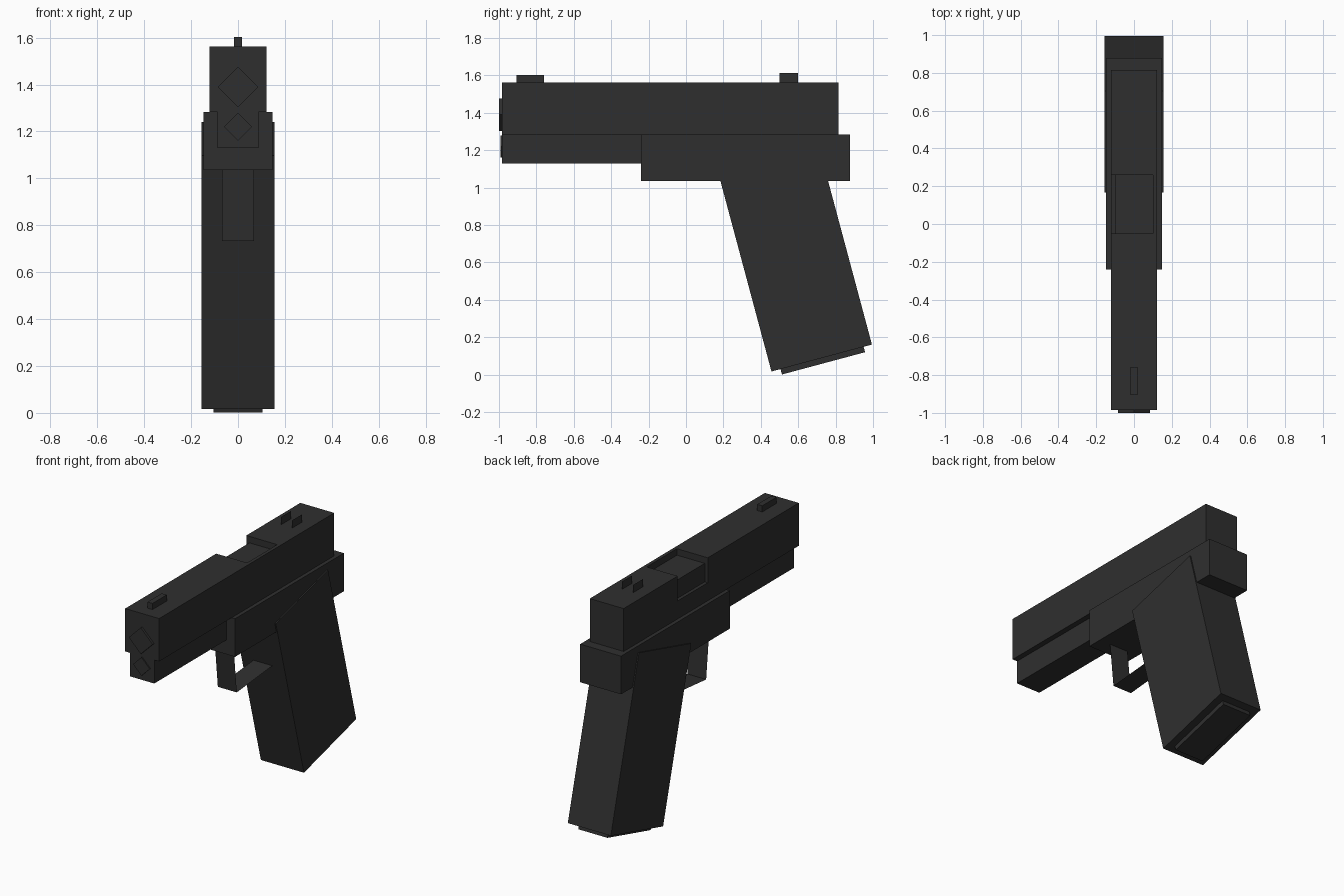
import bpy, math

if "Cube" in bpy.data.objects:
    bpy.data.objects.remove(bpy.data.objects["Cube"])

gunmetal = bpy.data.materials.new("dark_gunmetal")
gunmetal.diffuse_color = (0.028, 0.028, 0.028, 1)
gunmetal.use_nodes = True
gunmetal.node_tree.nodes["Principled BSDF"].inputs["Base Color"].default_value = gunmetal.diffuse_color


def mesh_object(name, verts, faces):
    mesh = bpy.data.meshes.new(name)
    mesh.from_pydata(verts, [], faces)
    mesh.materials.append(gunmetal)
    obj = bpy.data.objects.new(name, mesh)
    bpy.context.collection.objects.link(obj)
    return obj


def prism(name, profile, axis, a, b):
    """Extrude a 2D profile along x (profile in y, z) or y (profile in x, z)."""
    n = len(profile)
    # wind the profile so that all faces point outwards
    area = sum(profile[i][0] * profile[(i + 1) % n][1] - profile[(i + 1) % n][0] * profile[i][1]
               for i in range(n))
    if (area > 0) != (axis == "x"):
        profile = profile[::-1]
    place = (lambda t, u, v: (t, u, v)) if axis == "x" else (lambda t, u, v: (u, t, v))
    verts = [place(t, u, v) for t in (a, b) for u, v in profile]
    faces = [tuple(range(n))[::-1], tuple(range(n, 2 * n))]
    faces += [(i, (i + 1) % n, (i + 1) % n + n, i + n) for i in range(n)]
    return mesh_object(name, verts, faces)


def box(name, half_x, y0, y1, z0, z1):
    return prism(name, [(y0, z0), (y1, z0), (y1, z1), (y0, z1)], "x", -half_x, half_x)


# Slide with the ejection port cut through its top and left side
slide = box("slide", 0.122, -0.985, 0.815, 1.283, 1.562)
cutter = prism("port_cutter", [(-0.2, 1.40), (-0.1, 1.40), (-0.1, 1.52), (0.1, 1.52),
                               (0.1, 1.7), (-0.2, 1.7)], "y", -0.05, 0.26)
cutter.hide_render = True
cut = slide.modifiers.new("port", "BOOLEAN")
cut.operation = "DIFFERENCE"
cut.solver = "EXACT"
cut.object = cutter
bpy.context.view_layer.objects.active = slide
bpy.ops.object.modifier_apply(modifier=cut.name)
bpy.data.objects.remove(cutter)

# Body below the slide
box("front_rail", 0.087, -0.985, -0.2, 1.13, 1.283)
box("frame", 0.147, -0.24, 0.878, 1.035, 1.283)


# Four-sided muzzle and guide rod ends
def diamond(name, r, z, y0):
    prism(name, [(r, z), (0, z + r), (-r, z), (0, z - r)], "y", y0, -0.97)


diamond("muzzle", 0.086, 1.39, -1.0)
diamond("guide_rod", 0.06, 1.22, -0.993)

# Grip and magazine base, leaning back by 15 degrees
lean = math.radians(15)


def leaning_box(name, half_x, u0, u1, v0, v1):
    """u runs along the grip bottom, v up the grip, from its lower front corner."""
    c, s = math.cos(lean), math.sin(lean)
    profile = [(0.457 + u * c - v * s, 0.017 + u * s + v * c)
               for u, v in ((u0, v0), (u1, v0), (u1, v1), (u0, v1))]
    prism(name, profile, "x", -half_x, half_x)


leaning_box("grip", 0.155, 0, 0.556, 0, 1.118)
leaning_box("magazine_base", 0.105, 0.05, 0.51, -0.03, 0.05)

# Trigger guard: a thin bent strip
path = [(-0.142, 1.037), (-0.11, 0.733), (0.26, 0.767)]
mesh_object("trigger_guard", [(x, y, z) for y, z in path for x in (-0.068, 0.068)],
            [(0, 1, 3, 2), (2, 3, 5, 4)])

# Sights
box("front_sight", 0.018, -0.905, -0.758, 1.55, 1.602)
for side, x in (("left", -0.04), ("right", 0.04)):
    mesh_object(f"rear_sight_{side}", [(x, 0.5, 1.56), (x, 0.6, 1.56), (x, 0.6, 1.612),
                                       (x, 0.5, 1.612)], [(0, 1, 2, 3)])
